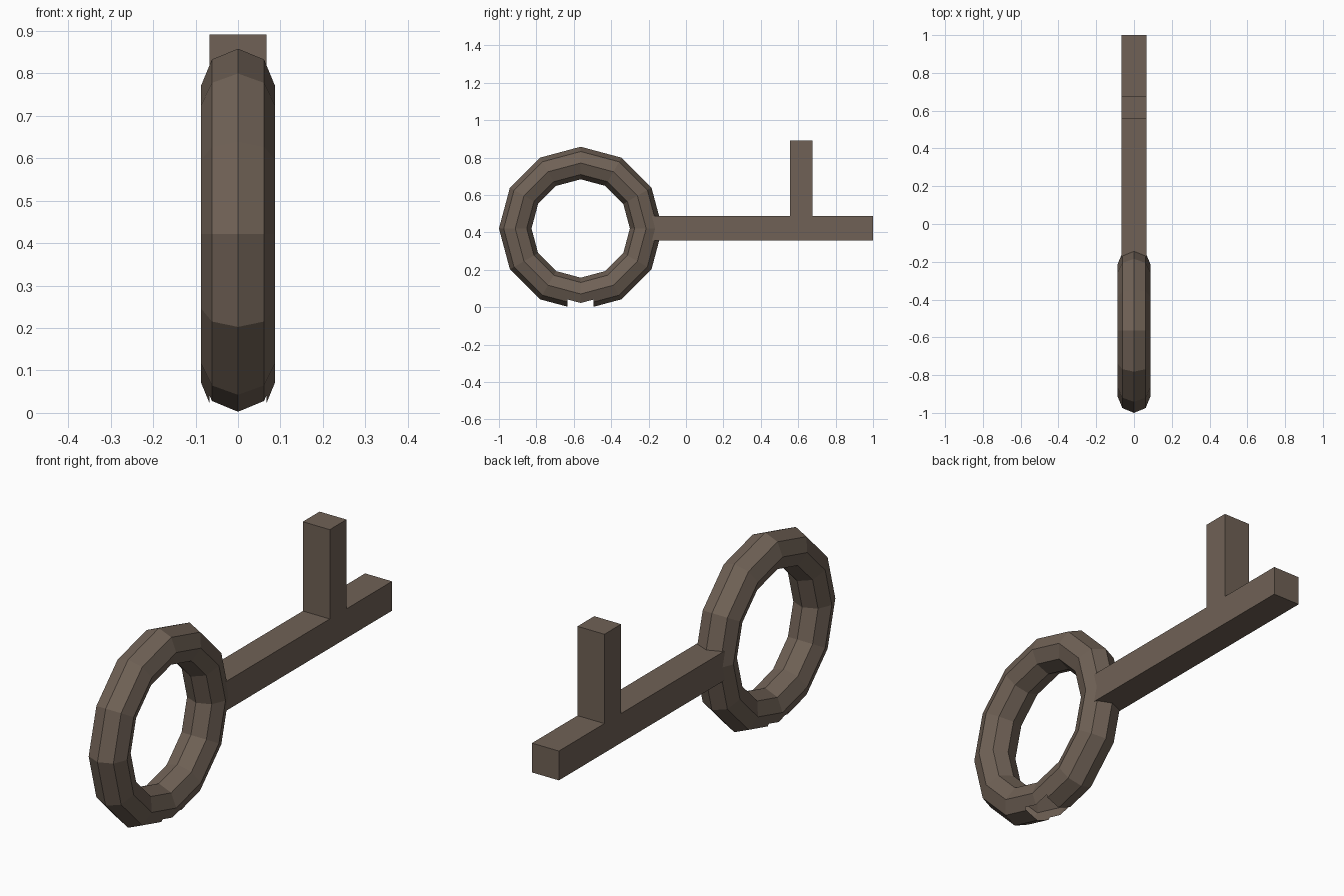
import bpy, bmesh
from math import cos, sin, pi
from mathutils import Vector

if "Cube" in bpy.data.objects:
    bpy.data.objects.remove(bpy.data.objects["Cube"])

CY, CZ = -0.563, 0.421        # ring centre
R, T = 0.35, 0.087            # ring radius, tube radius
H = 0.067                     # half thickness of the square bar

mat = bpy.data.materials.new("dark_metal")
mat.diffuse_color = (0.16, 0.12, 0.092, 1)
mat.use_nodes = True
mat.node_tree.nodes["Principled BSDF"].inputs["Base Color"].default_value = mat.diffuse_color


def finish(bm, name):
    bmesh.ops.recalc_face_normals(bm, faces=bm.faces)
    mesh = bpy.data.meshes.new(name)
    bm.to_mesh(mesh)
    bm.free()
    mesh.materials.append(mat)
    obj = bpy.data.objects.new(name, mesh)
    bpy.context.collection.objects.link(obj)
    return obj


# Bow ring: 12 segments with an 8-sided section
bm = bmesh.new()
rows = []
for i in range(12):
    a = 2 * pi * i / 12
    row = []
    for j in range(8):
        b = 2 * pi * j / 8
        d = R + T * cos(b)
        row.append(bm.verts.new((T * sin(b), CY + d * cos(a), CZ + d * sin(a))))
    rows.append(row)
for i in range(12):
    p, q = rows[i], rows[(i + 1) % 12]
    for j in range(8):
        k = (j + 1) % 8
        bm.faces.new((p[j], q[j], q[k], p[k]))
bmesh.ops.recalc_face_normals(bm, faces=bm.faces)


# Square opening in the underside of the ring
def underside():
    found = []
    for f in bm.faces:
        c = f.calc_center_median()
        if abs(c.y - CY) < 0.2 and c.z < CZ - R + 0.025:
            found.append(f)
    return found


for axis, centre in ((Vector((1, 0, 0)), 0), (Vector((0, 1, 0)), CY)):
    for s in (-1, 1):
        faces = underside()
        geom = list({e for f in faces for e in f.edges} | {v for f in faces for v in f.verts}) + faces
        bmesh.ops.bisect_plane(bm, geom=geom, dist=1e-5,
                               plane_co=axis * (centre + s * H * (1 if centre == 0 else 1.04)),
                               plane_no=axis) if centre == 0 else bmesh.ops.bisect_plane(
            bm, geom=geom, dist=1e-5, plane_co=axis * (centre + s * H * 1.04), plane_no=axis)
hole = []
for f in underside():
    c = f.calc_center_median()
    if abs(c.x) < H and abs(c.y - CY) < H * 1.04:
        hole.append(f)
bmesh.ops.delete(bm, geom=hole, context='FACES')
bow = finish(bm, "bow_ring")

# Shaft with its single upright tooth, extruded from a side profile
Z0, Z1, TOP = 0.357, 0.489, 0.891
profile = [(-0.21, Z0), (1, Z0), (1, Z1), (0.676, Z1), (0.676, TOP),
           (0.557, TOP), (0.557, Z1), (-0.21, Z1)]
bm = bmesh.new()
face = bm.faces.new([bm.verts.new((-H, y, z)) for y, z in profile])
ext = bmesh.ops.extrude_face_region(bm, geom=[face])
bmesh.ops.translate(bm, vec=(2 * H, 0, 0),
                    verts=[g for g in ext["geom"] if isinstance(g, bmesh.types.BMVert)])
finish(bm, "shaft_and_tooth")
